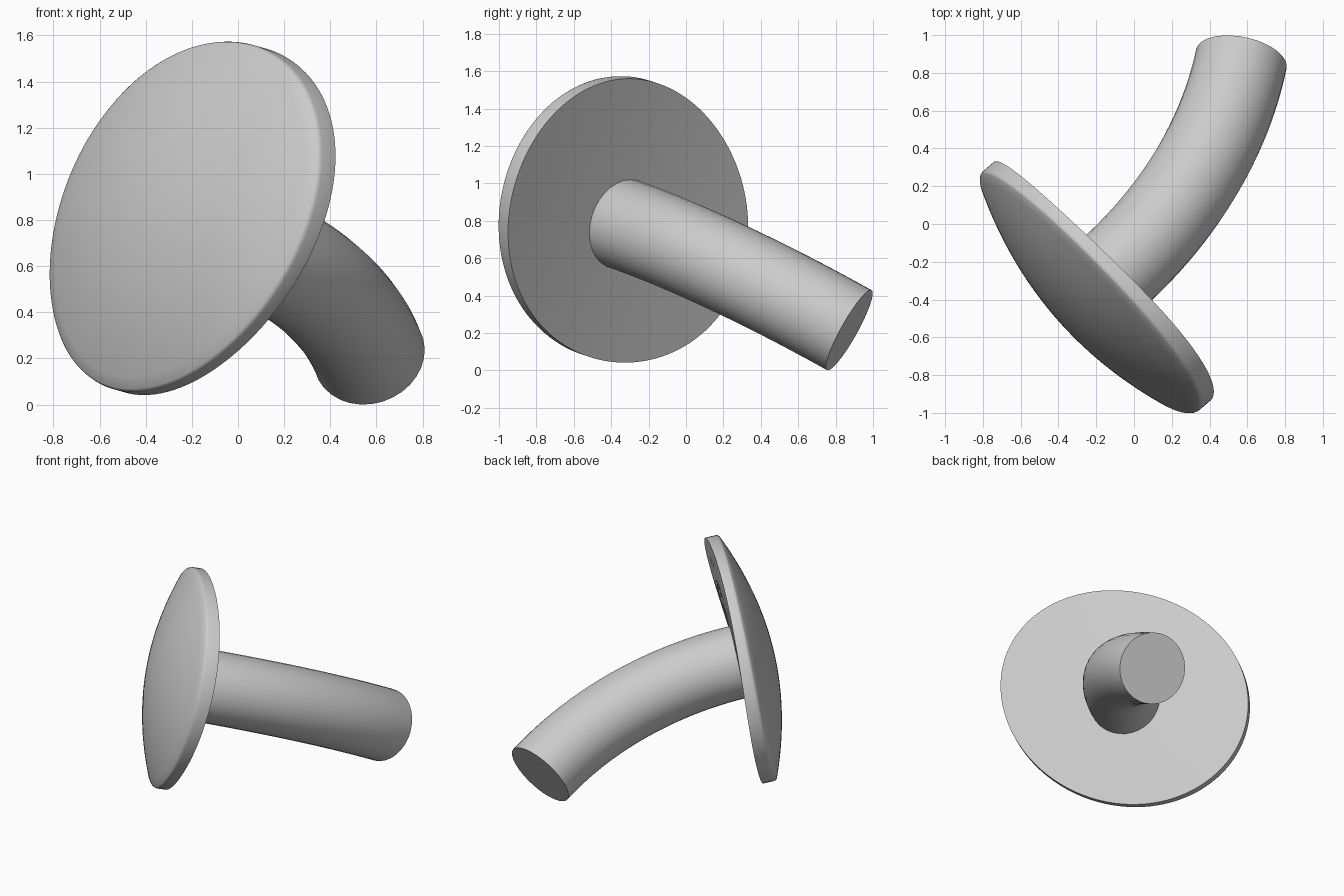
import bpy, bmesh, math
from mathutils import Vector, Matrix

cube = bpy.data.objects.get("Cube")
if cube:
    bpy.data.objects.remove(cube, do_unlink=True)

# Single grey material
grey = bpy.data.materials.new("plain_grey")
grey.use_nodes = True
colour = (0.6, 0.6, 0.6, 1)
grey.diffuse_color = colour
grey.node_tree.nodes["Principled BSDF"].inputs["Base Color"].default_value = colour


def finish(obj):
    """Assign the material and smooth everything but hard edges."""
    bpy.ops.object.select_all(action='DESELECT')
    obj.select_set(True)
    bpy.context.view_layer.objects.active = obj
    if obj.type == 'CURVE':
        bpy.ops.object.convert(target='MESH')
        obj = bpy.context.view_layer.objects.active
    obj.data.materials.clear()
    obj.data.materials.append(grey)
    bpy.ops.object.shade_smooth_by_angle(angle=math.radians(35))


# Frame of the tilted disc: facing direction and its two oval axes
centre = Vector((-0.186, -0.318, 0.798))
facing = Vector((-0.742, -0.636, 0.21)).normalized()
side = Vector((0, 0, 1)).cross(facing).normalized()
up = facing.cross(side)
twist = math.radians(28.5)
long_axis = side * math.cos(twist) + up * math.sin(twist)
short_axis = facing.cross(long_axis)
half_long, half_short = 0.883, 0.742


def back_height(x, y):
    """Nearly flat back, its rim curling slightly at the long ends."""
    return 0.005 - 0.038 * x * x + 0.025 * y * y


def front_height(x, y):
    """Domed front."""
    return 0.255 - 0.192 * x * x - 0.157 * y * y


# Disc profile: radius, and share of the way from back surface to front surface
steps = 16
profile = [(i / 4, 0) for i in range(5)] + [(1, 0.82), (0.996, 0.95)]
profile += [(0.987 * (1 - i / steps), 1) for i in range(steps + 1)]

bm = bmesh.new()
verts = [bm.verts.new((r, 0, share)) for r, share in profile]
edges = [bm.edges.new(pair) for pair in zip(verts, verts[1:])]
bmesh.ops.spin(bm, geom=verts + edges, cent=(0, 0, 0), axis=(0, 0, 1),
               angle=math.tau, steps=128, use_duplicate=False)
bmesh.ops.remove_doubles(bm, verts=bm.verts, dist=0.0001)
for v in bm.verts:
    low, high = back_height(v.co.x, v.co.y), front_height(v.co.x, v.co.y)
    v.co.z = low + (high - low) * v.co.z
frame = Matrix((long_axis * half_long, short_axis * half_short, facing)).transposed()
bm.transform(Matrix.Translation(centre) @ frame.to_4x4())
bmesh.ops.recalc_face_normals(bm, faces=bm.faces)
mesh = bpy.data.meshes.new("domed_disc")
bm.to_mesh(mesh)
bm.free()
disc = bpy.data.objects.new("domed_disc", mesh)
bpy.context.collection.objects.link(disc)
finish(disc)

# Stem: round bar leaving the back of the disc squarely and bending to its end
start = Vector((-0.195, -0.333, 0.782))
start_dir = Vector((0.75, 0.623, -0.222)).normalized()
end = Vector((0.568, 0.873, 0.215))
end_dir = Vector((0.18, 0.86, -0.48)).normalized()
reach = 0.527
curve = bpy.data.curves.new("curved_stem", 'CURVE')
curve.dimensions = '3D'
curve.resolution_u = 40
curve.bevel_depth = 0.245
curve.bevel_resolution = 14
curve.use_fill_caps = True
spline = curve.splines.new('BEZIER')
spline.bezier_points.add(1)
for point, co, direction in zip(spline.bezier_points, (start, end), (start_dir, end_dir)):
    point.handle_left_type = point.handle_right_type = 'FREE'
    point.co = co
    point.handle_left = co - direction * reach
    point.handle_right = co + direction * reach
stem = bpy.data.objects.new("curved_stem", curve)
bpy.context.collection.objects.link(stem)
finish(stem)
